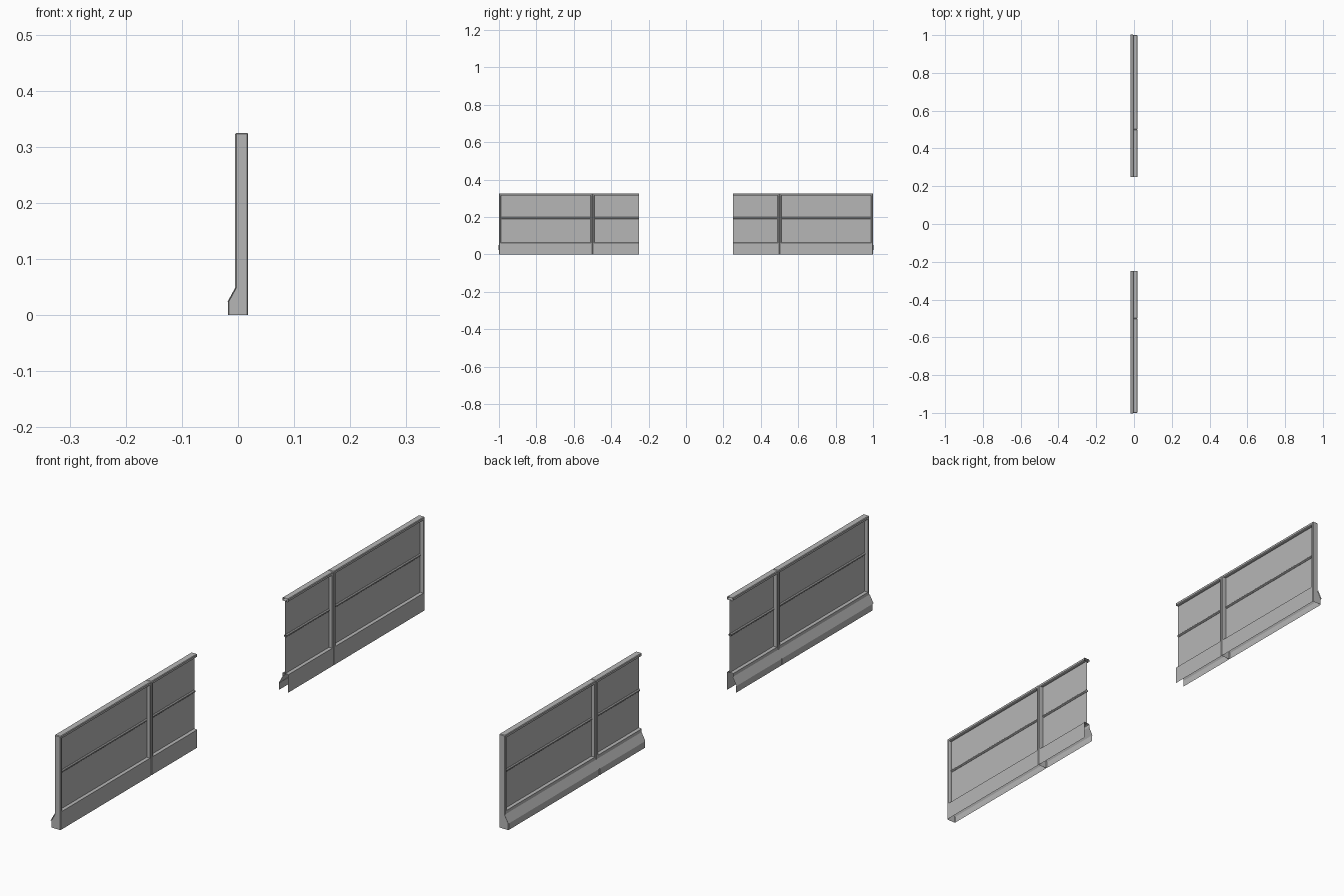
import bpy, bmesh
from math import pi
from mathutils import Matrix, Vector

if "Cube" in bpy.data.objects:
    bpy.data.objects.remove(bpy.data.objects["Cube"], do_unlink=True)

GREY = (0.47, 0.47, 0.47, 1)
mat = bpy.data.materials.new("matte grey")
mat.use_nodes = True
mat.diffuse_color = GREY
mat.node_tree.nodes["Principled BSDF"].inputs["Base Color"].default_value = GREY

BACK, FRONT, TOP, SILL = -0.005, 0.018, 0.325, 0.055
PROFILE = [(-0.018, 0), (-0.018, 0.025), (BACK, 0.049), (BACK, SILL),
           (BACK, TOP), (FRONT, TOP), (FRONT, SILL), (FRONT, 0)]
MID_X = (BACK + FRONT) / 2


def finish(name, bm):
    """Make an object and mirror it to the other wall section."""
    mesh = bpy.data.meshes.new(name)
    bm.to_mesh(mesh)
    bm.free()
    mesh.materials.append(mat)
    obj = bpy.data.objects.new(name, mesh)
    bpy.context.collection.objects.link(obj)
    mirror = obj.modifiers.new("other section", "MIRROR")
    mirror.use_axis = (False, True, False)
    mirror.use_mirror_merge = False
    return obj


def wall_shell(name, start, end, cut=None):
    """Hollow framed wall with a kicked-out foot, open underneath."""
    bm = bmesh.new()
    near, far = [[bm.verts.new((x, y, z)) for x, z in PROFILE] for y in (start, end)]
    for i in range(len(PROFILE) - 1):
        bm.faces.new((near[i], near[i + 1], far[i + 1], far[i]))
    bm.faces.new(near)
    bm.faces.new(far[::-1])
    # Orient every face outward from the section's middle
    middle = Vector((MID_X, (start + end) / 2, TOP / 2))
    bm.normal_update()
    for f in bm.faces:
        if f.normal.dot(f.calc_center_median() - middle) < 0:
            f.normal_flip()
    # Small chamfers on the outer corners
    sharp = [e for e in bm.edges if len(e.link_faces) == 2 and e.calc_face_angle(0) > 1.2]
    bmesh.ops.bevel(bm, geom=sharp, offset=0.002, segments=1, affect="EDGES")
    bm.normal_update()
    # Recessed panels on both broad sides
    panels = [f for f in bm.faces if abs(f.normal.x) > 0.99
              and f.calc_center_median().z > 0.1 and f.calc_area() > 0.02]
    bmesh.ops.inset_individual(bm, faces=panels, thickness=0.010)
    bmesh.ops.inset_individual(bm, faces=panels, thickness=0.002, depth=-0.002)
    bmesh.ops.inset_individual(bm, faces=panels, thickness=0.0001, depth=-0.009)
    # Cut the unfinished end open
    if cut is not None:
        bmesh.ops.bisect_plane(bm, geom=bm.verts[:] + bm.edges[:] + bm.faces[:],
                               plane_co=(0, cut, 0), plane_no=(0, 1, 0), clear_inner=True)
    return finish(name, bm)


def middle_rail(name, start, end):
    """Slim open-ended tube across the middle of a panel."""
    bm = bmesh.new()
    place = (Matrix.Translation((MID_X, (start + end) / 2, 0.194))
             @ Matrix.Rotation(pi / 2, 4, "X") @ Matrix.Rotation(pi / 8, 4, "Z"))
    bmesh.ops.create_cone(bm, cap_ends=False, segments=8, radius1=0.005, radius2=0.005,
                          depth=end - start, matrix=place)
    return finish(name, bm)


# Full outer section and cut inner section
wall_shell("outer_wall", 0.5, 1.0)
wall_shell("inner_wall", 0.0, 0.5, cut=0.25)
middle_rail("outer_middle_rail", 0.514, 0.986)
middle_rail("inner_middle_rail", 0.25, 0.486)
